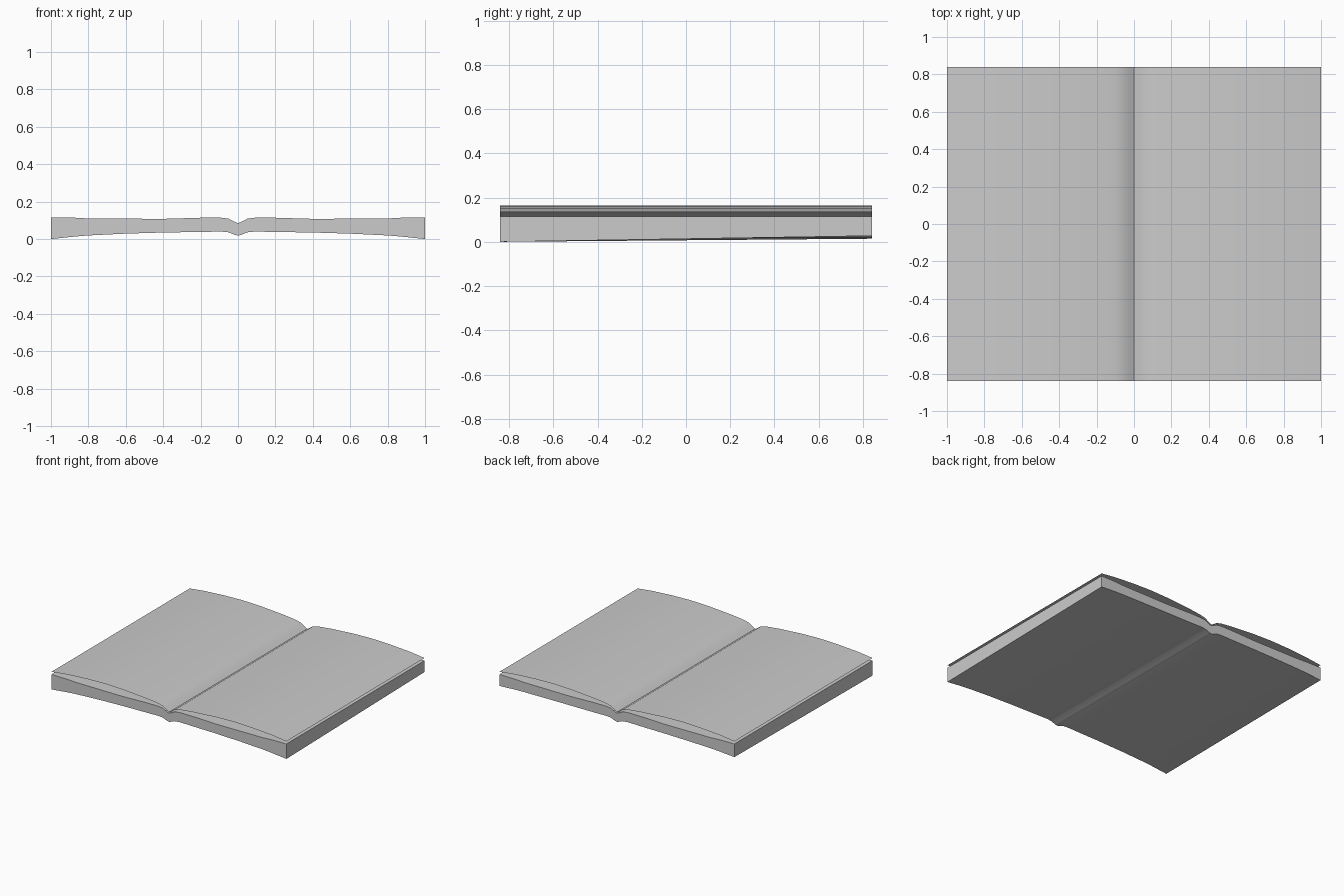
import bpy
import bmesh

cube = bpy.data.objects.get("Cube")
if cube:
    bpy.data.objects.remove(cube, do_unlink=True)

HALF_DEPTH = 0.84

paper = bpy.data.materials.new("paper grey")
paper.use_nodes = True
paper.diffuse_color = (0.6, 0.6, 0.6, 1)
shader = next(n for n in paper.node_tree.nodes if n.type == "BSDF_PRINCIPLED")
shader.inputs["Base Color"].default_value = (0.6, 0.6, 0.6, 1)


def mirrored(half):
    """Full left-to-right profile from the half that starts at the spine."""
    return [(-x, z) for x, z in reversed(half[1:])] + half


def finish(name, bm):
    mesh = bpy.data.meshes.new(name)
    bm.to_mesh(mesh)
    bm.free()
    mesh.materials.append(paper)
    obj = bpy.data.objects.new(name, mesh)
    bpy.context.collection.objects.link(obj)
    bpy.ops.object.select_all(action="DESELECT")
    obj.select_set(True)
    bpy.context.view_layer.objects.active = obj
    bpy.ops.object.shade_smooth_by_angle(angle=0.6)
    return obj


def row(bm, profile, y):
    return [bm.verts.new((x, y, z)) for x, z in profile]


def bridge(bm, a, b):
    for i in range(len(a) - 1):
        bm.faces.new((a[i], a[i + 1], b[i + 1], b[i]))


# Page block and cover: upper and lower outlines share the same x stations
stations = [0, 0.015, 0.05, 0.09, 0.2, 0.4, 0.6, 0.8, 0.87, 1]
upper = [0.085, 0.09, 0.109, 0.114, 0.114, 0.108, 0.109, 0.11, 0.114, 0.115]
lower = [0.018, 0.022, 0.036, 0.04, 0.038, 0.035, 0.029, 0.02, 0.015, 0.004]
top_line = mirrored(list(zip(stations, upper)))
under_front = mirrored(list(zip(stations, lower)))


def lifted(x, z):
    """The lower outer edges rise toward the back, more on the left side."""
    rise = 0.027 if x > 0 else 0.014
    return x, z + rise * max(0, abs(x) - 0.1) ** 2 / 0.81


under_front = [(x, z - 0.004 * abs(x) ** 8) for x, z in under_front]
under_back = [lifted(x, z) for x, z in under_front]

bm = bmesh.new()
top_f, top_b = row(bm, top_line, -HALF_DEPTH), row(bm, top_line, HALF_DEPTH)
low_f, low_b = row(bm, under_front, -HALF_DEPTH), row(bm, under_back, HALF_DEPTH)
bridge(bm, top_f, top_b)
bridge(bm, low_b, low_f)
bridge(bm, low_f, top_f)
bridge(bm, top_b, low_b)
for end in (0, -1):
    bm.faces.new((low_f[end], low_b[end], top_b[end], top_f[end]))
bmesh.ops.recalc_face_normals(bm, faces=bm.faces)
finish("page_block", bm)

# Loose top pages: one thin curved sheet arching over the block
sheet = mirrored([(0, 0.092), (0.02, 0.103), (0.05, 0.124), (0.1, 0.136),
                  (0.2, 0.147), (0.4, 0.161), (0.55, 0.165), (0.7, 0.161),
                  (0.87, 0.15), (0.95, 0.141), (1, 0.135)])
bm = bmesh.new()
bridge(bm, row(bm, sheet, -HALF_DEPTH), row(bm, sheet, HALF_DEPTH))
finish("top_pages", bm)
